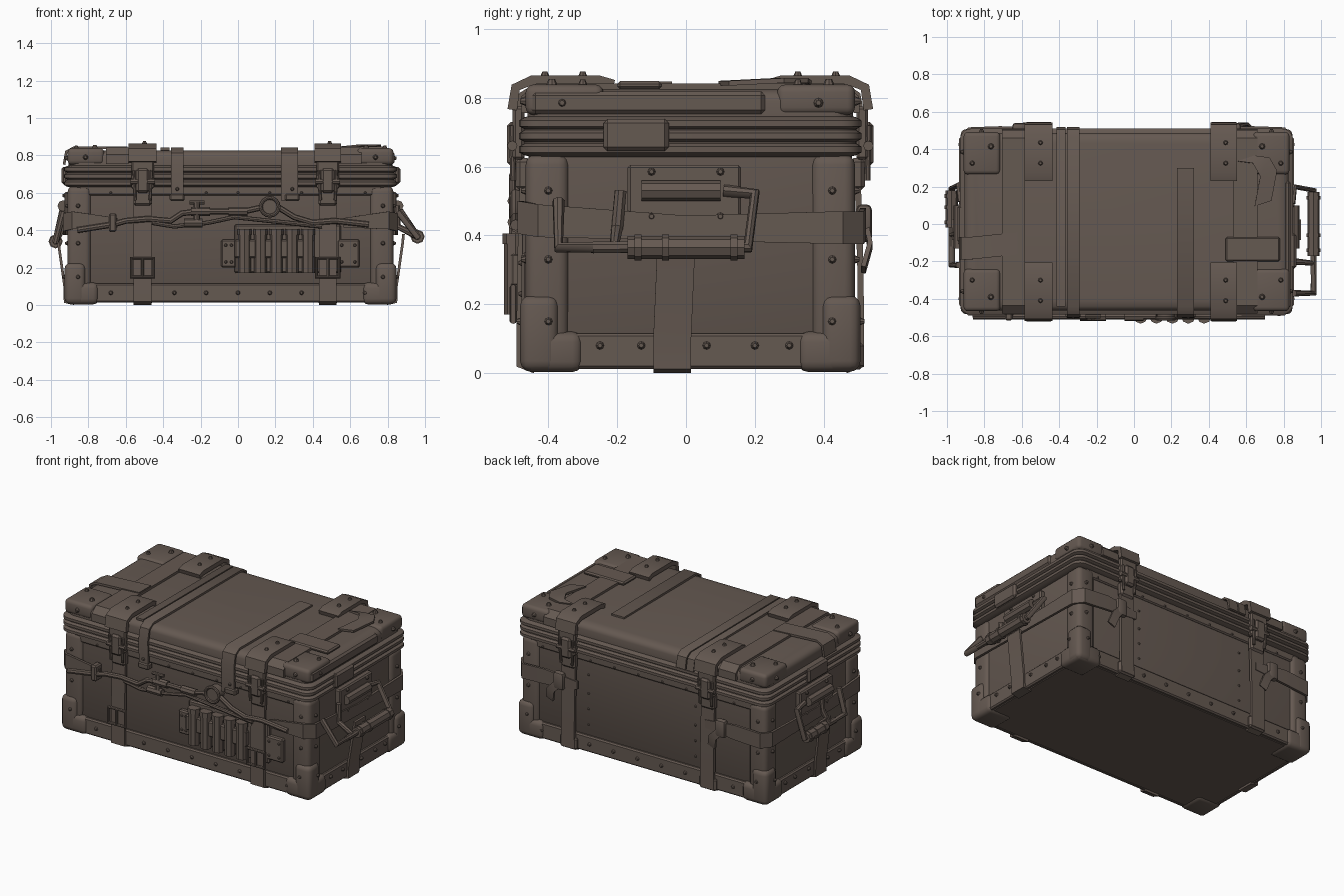
import bpy, bmesh, math
from mathutils import Vector, Matrix

old = bpy.data.objects.get("Cube")
if old:
    bpy.data.objects.remove(old, do_unlink=True)

mat = bpy.data.materials.new("worn_brown")
mat.use_nodes = True
mat.diffuse_color = (0.13, 0.1, 0.083, 1)
bsdf = mat.node_tree.nodes["Principled BSDF"]
bsdf.inputs["Base Color"].default_value = mat.diffuse_color
bsdf.inputs["Roughness"].default_value = 0.8


def X(s, d=0):          # end faces of the case, d = distance outward
    return 0.835 + d if s > 0 else -0.915 - d


def Y(s, d=0):          # front and back faces of the case
    return 0.495 + d if s > 0 else -0.47 - d


def finish(name, bm, angle=35):
    bmesh.ops.recalc_face_normals(bm, faces=bm.faces)
    me = bpy.data.meshes.new(name)
    bm.to_mesh(me)
    bm.free()
    me.materials.append(mat)
    ob = bpy.data.objects.new(name, me)
    bpy.context.collection.objects.link(ob)
    bpy.ops.object.select_all(action='DESELECT')
    ob.select_set(True)
    bpy.context.view_layer.objects.active = ob
    bpy.ops.object.shade_smooth_by_angle(angle=math.radians(angle))
    return ob


def box(name, a, b, bevel=0.008, seg=1):
    a, b = Vector(a), Vector(b)
    size = [max(abs(v), 0.002) for v in b - a]
    bm = bmesh.new()
    bmesh.ops.create_cube(bm, size=1, matrix=Matrix.Translation((a + b) / 2) @ Matrix.Diagonal((*size, 1)))
    bmesh.ops.bevel(bm, geom=bm.edges[:], offset=min(bevel, min(size) * 0.4), segments=seg, affect='EDGES', profile=0.5)
    return finish(name, bm)


def loft(name, rings, r=0.06, seg=5):
    """Stack of rounded rectangles given as (height, outward offset)."""
    bm = bmesh.new()
    loops = []
    for z, d in rings:
        loop = []
        for k, (sx, sy) in enumerate(((1, 1), (-1, 1), (-1, -1), (1, -1))):
            for i in range(seg + 1):
                t = (k + i / seg) * math.pi / 2
                loop.append(bm.verts.new((X(sx, d) - sx * r + r * math.cos(t), Y(sy, d) - sy * r + r * math.sin(t), z)))
        loops.append(loop)
    n = len(loops[0])
    for p, q in zip(loops, loops[1:]):
        for i in range(n):
            bm.faces.new((p[i], p[(i + 1) % n], q[(i + 1) % n], q[i]))
    bm.faces.new(loops[0])
    bm.faces.new(loops[-1])
    return finish(name, bm)


def ribbon(name, pts, width, thick=0.014):
    """Flat strap along a path; width is a vector across it."""
    bm = bmesh.new()
    w = Vector(width) / 2
    P = [Vector(p) for p in pts]
    rows = []
    for i, p in enumerate(P):
        t = (P[min(i + 1, len(P) - 1)] - P[max(i - 1, 0)]).normalized()
        n = t.cross(w).normalized() * thick / 2
        rows.append([bm.verts.new(p + s * w + q * n) for s, q in ((-1, -1), (1, -1), (1, 1), (-1, 1))])
    for a, b in zip(rows, rows[1:]):
        for i in range(4):
            bm.faces.new((a[i], a[(i + 1) % 4], b[(i + 1) % 4], b[i]))
    bm.faces.new(rows[0])
    bm.faces.new(rows[-1])
    return finish(name, bm)


def tube(name, pts, r, closed=False, sides=2):
    cu = bpy.data.curves.new(name, 'CURVE')
    cu.dimensions = '3D'
    cu.bevel_depth, cu.bevel_resolution, cu.use_fill_caps = r, sides, True
    sp = cu.splines.new('POLY')
    sp.points.add(len(pts) - 1)
    for p, c in zip(sp.points, pts):
        p.co = (*c, 1)
    sp.use_cyclic_u = closed
    tmp = bpy.data.objects.new(name + "_path", cu)
    bpy.context.collection.objects.link(tmp)
    bm = bmesh.new()
    bm.from_mesh(tmp.evaluated_get(bpy.context.evaluated_depsgraph_get()).to_mesh())
    bpy.data.objects.remove(tmp, do_unlink=True)
    return finish(name, bm, 40)


rivet_bm = bmesh.new()


def rivet(p, n, r=0.014):
    rot = Vector((0, 0, 1)).rotation_difference(Vector(n)).to_matrix().to_4x4()
    bmesh.ops.create_cone(rivet_bm, cap_ends=True, segments=8, radius1=r, radius2=r * 0.45, depth=r * 1.3,
                          matrix=Matrix.Translation(p) @ rot)


# Main body and ribbed lid
loft("body", [(0.012, -0.03), (0.03, -0.02), (0.64, -0.022)])
rim = [(0.628, -0.02)]
for z in (0.633, 0.672, 0.709):
    rim += [(z, 0.0), (z + 0.008, 0.015), (z + 0.025, 0.015), (z + 0.034, 0.0)]
loft("lid_ribs", rim + [(0.748, -0.02)])
loft("lid", [(0.735, -0.01), (0.79, -0.008), (0.808, -0.014), (0.82, -0.03), (0.826, -0.06)])

# Frame strips, bottom corner guards and lid corner plates
for sy in (-1, 1):
    side = "front" if sy < 0 else "back"
    box(side + "_bottom_rail", (-0.85, Y(sy, -0.03), 0.012), (0.77, Y(sy, -0.002), 0.115))
    box(side + "_top_rail", (-0.85, Y(sy, -0.03), 0.585), (0.77, Y(sy, -0.012), 0.64))
    for x in [-0.68 + 0.17 * i for i in range(9)]:
        rivet((x, Y(sy, 0.002), 0.065), (0, sy, 0))
        rivet((x, Y(sy, -0.01), 0.6), (0, sy, 0), 0.009)
for sx in (-1, 1):
    side = "left" if sx > 0 else "right"
    box(side + "_bottom_rail", (X(sx, -0.03), -0.4, 0.012), (X(sx, -0.002), 0.43, 0.115))
    for y in (-0.25, -0.13, 0.06, 0.2, 0.3):
        rivet((X(sx, 0.002), y, 0.08), (sx, 0, 0))
    for sy in (-1, 1):
        tag = side + ("_front" if sy < 0 else "_back")
        box(tag + "_post", (X(sx, -0.13), Y(sy, -0.13), 0.02), (X(sx, -0.004), Y(sy, -0.004), 0.635), 0.03, 3)
        box(tag + "_guard_tall", (X(sx, -0.1), Y(sy, -0.1), 0.005), (X(sx, 0.012), Y(sy, 0.012), 0.225), 0.03, 3)
        box(tag + "_guard_low", (X(sx, -0.17), Y(sy, -0.17), 0.003), (X(sx, 0.01), Y(sy, 0.01), 0.12), 0.03, 3)
        box(tag + "_lid_plate", (X(sx, -0.2), Y(sy, -0.23), 0.75), (X(sx, -0.004), Y(sy, -0.004), 0.838), 0.022, 3)
        rivet((X(sx, -0.15), Y(sy, -0.08), 0.842), (0, 0, 1), 0.02)
        rivet((X(sx, -0.05), Y(sy, -0.17), 0.842), (0, 0, 1), 0.016)
        rivet((X(sx, 0.002), Y(sy, -0.11), 0.785), (sx, 0, 0), 0.016)
        rivet((X(sx, -0.1), Y(sy, 0.002), 0.79), (0, sy, 0), 0.016)
        for z in (0.15, 0.33, 0.53):
            d = 0.014 if z < 0.2 else 0
            rivet((X(sx, -0.06), Y(sy, d), z), (0, sy, 0))
            rivet((X(sx, d), Y(sy, -0.07), z), (sx, 0, 0))

# Wide lid bands, narrow straps and patches on top
for x, w, name in ((-0.645, 0.12, "right_lid_band"), (0.595, 0.13, "left_lid_band")):
    ribbon(name, [(x, Y(-1, 0), 0.755), (x, Y(-1, 0), 0.8), (x, Y(-1, -0.035), 0.832), (x, Y(1, -0.035), 0.832),
                  (x, Y(1, 0), 0.8), (x, Y(1, 0), 0.755)], (w, 0, 0), 0.018)
for x, w, end in ((-0.39, 0.05, 0.5), (-0.325, 0.065, 0.5), (0.275, 0.09, 0.33)):
    path = [(x, Y(-1, 0.018), 0.56), (x, Y(-1, 0.022), 0.74), (x, Y(-1, 0.008), 0.81), (x, Y(-1, -0.03), 0.834), (x, end - 0.03, 0.83)]
    if x == -0.39:
        path = path[3:]
    if end > 0.4:
        path += [(x, Y(1, 0.005), 0.81), (x, Y(1, 0.018), 0.74)]
    ribbon("narrow_lid_strap", path, (w, 0, 0))
for x in (-0.325, 0.29):
    box("strap_tip", (x - 0.04, Y(-1, 0.032), 0.555), (x + 0.04, Y(-1, -0.01), 0.595))
    rivet((x, Y(-1, 0.03), 0.62), (0, -1, 0), 0.012)
ribbon("right_lid_patch", [(-0.93, -0.13, 0.75), (-0.918, -0.13, 0.82), (-0.88, -0.13, 0.84), (-0.59, -0.1, 0.84)], (0, 0.12, 0))
ribbon("left_lid_patch", [(0.6, 0.35, 0.842), (0.68, 0.34, 0.85), (0.72, 0.27, 0.85), (0.69, 0.11, 0.842)], (0.09, 0.03, 0))
box("left_lid_pad", (0.49, -0.2, 0.825), (0.78, -0.07, 0.848))
box("left_lid_side_band", (0.8, -0.45, 0.752), (0.838, 0.23, 0.818), 0.012)
box("left_lid_tab", (0.83, -0.24, 0.645), (0.868, -0.05, 0.738), 0.012)
box("right_lid_tab", (-0.945, -0.1, 0.645), (-0.91, 0.1, 0.738), 0.012)

# Four clasps with straps and buckles
for sy in (-1, 1):
    for x in (-0.51, 0.48):
        w = 0.15 if x < 0 else 0.14
        ribbon("clasp_cover", [(x, Y(sy, -0.26), 0.838), (x, Y(sy, -0.22), 0.85), (x, Y(sy, -0.02), 0.85),
                               (x, Y(sy, 0.025), 0.83), (x, Y(sy, 0.035), 0.765)], (w, 0, 0), 0.028)
        box("clasp_plate", (x - 0.06, Y(sy, 0), 0.62), (x + 0.06, Y(sy, 0.034), 0.775))
        box("clasp_lever", (x - 0.035, Y(sy, 0), 0.6), (x + 0.035, Y(sy, 0.05), 0.73), 0.012)
        box("clasp_foot", (x - 0.05, Y(sy, -0.02), 0.53), (x + 0.05, Y(sy, 0.025), 0.625), 0.012)
        tube("clasp_pin", [(x - 0.065, Y(sy, 0.035), 0.66), (x + 0.065, Y(sy, 0.035), 0.66)], 0.015)
        for sx in (-1, 1):
            tube("clasp_rod", [(x + sx * 0.048, Y(sy, 0.036), 0.72), (x + sx * 0.04, Y(sy, 0.032), 0.56)], 0.009)
        ribbon("clasp_strap", [(x, Y(sy, 0.004), 0.56), (x, Y(sy, 0.012), 0.3), (x, Y(sy, 0.014), 0.02),
                               (x, Y(sy, -0.03), 0.008)], (0.095, 0, 0), 0.018)
        for dy in (-0.06, -0.17):
            rivet((x + 0.01, Y(sy, dy), 0.866), (0, 0, 1), 0.016)
        if sy < 0:
            tube("buckle", [(x + a * 0.06, Y(sy, 0.032), 0.2 + b * 0.05) for a, b in ((-1, -1), (1, -1), (1, 1), (-1, 1))], 0.01, True)
            tube("buckle_tongue", [(x, Y(sy, 0.035), 0.15), (x, Y(sy, 0.035), 0.25)], 0.008)
        else:
            box("back_clasp_foot", (x - 0.06, Y(1, -0.01), 0.01), (x + 0.06, Y(1, 0.022), 0.09), 0.012)

# Straps wrapped round the corners, with knots on the back
for sx in (-1, 1):
    for dz in (0, 0.045):
        pts = [(X(sx, -0.42), Y(1, 0.012), 0.43), (X(sx, -0.2), Y(1, 0.02), 0.41 + dz), (X(sx, -0.03), Y(1, 0.014), 0.4 + dz),
               (X(sx, 0.012), Y(1, -0.04), 0.4 + dz), (X(sx, 0.012), 0, 0.41 + dz / 2), (X(sx, 0.012), Y(-1, -0.04), 0.42 + dz),
               (X(sx, -0.03), Y(-1, 0.012), 0.43 + dz), (X(sx, -0.27), Y(-1, 0.012), 0.44)]
        ribbon("corner_wrap", pts, (0, 0, 0.05), 0.016)
    xk = X(sx, -0.3)
    box("wrap_knot", (xk - 0.035, Y(1, 0), 0.38), (xk + 0.035, Y(1, 0.045), 0.49), 0.015, 2)
    ribbon("wrap_tail", [(xk, Y(1, 0.03), 0.42), (xk + 0.05, Y(1, 0.04), 0.37), (xk + 0.07, Y(1, 0.02), 0.3)], (0.05, 0, 0.02))

# End handles: bracket, short grip and hinged carrying frame
for sx, y0, y1, out, low in ((1, -0.37, 0.2, 0.125, 0.365), (-1, -0.22, 0.21, 0.06, 0.34)):
    side = "left" if sx > 0 else "right"
    box(side + "_handle_bracket", (X(sx, -0.03), -0.17, 0.43), (X(sx, 0.012), 0.16, 0.605))
    tube(side + "_bracket_roll", [(X(sx, 0.02), -0.13, 0.53), (X(sx, 0.02), 0.1, 0.53)], 0.03)
    for y in (-0.1, 0.1):
        for z in (0.455, 0.585):
            rivet((X(sx, 0.015), y, z), (sx, 0, 0))
    tube(side + "_handle_frame", [(X(sx, 0.015), y0 + 0.18, 0.53), (X(sx, 0.02), y0 + 0.17, 0.42), (X(sx, out), y0 + 0.16, low),
                                  (X(sx, out), y0, low), (X(sx, 0.02), y0, 0.5)], 0.018)
    tube(side + "_handle_arm", [(X(sx, 0.01), y1 - 0.09, 0.53), (X(sx, 0.02), y1, 0.52), (X(sx, out), y1 - 0.02, low),
                                (X(sx, out), y0 + 0.1, low)], 0.018)
    tube(side + "_handle_grip", [(X(sx, out), y0 + 0.2, low), (X(sx, out), y1 - 0.03, low)], 0.033)
    for y in (y0 + 0.22, y0 + 0.3, y1 - 0.07):
        tube(side + "_grip_ring", [(X(sx, out), y, low), (X(sx, out), y + 0.02, low)], 0.038)
    ribbon(side + "_hanging_strap", [(X(sx, 0.05), -0.03, 0.38), (X(sx, 0.045), -0.03, 0.33), (X(sx, 0.012), -0.04, 0.1),
                                     (X(sx, 0.01), -0.04, 0.015), (X(sx, -0.04), -0.04, 0.007)], (0, 0.11, 0))

# Front pipework with valve and gauge
yf = Y(-1, 0.025)
tube("front_pipe", [(-0.86, yf, 0.4), (-0.67, yf, 0.43), (-0.6, yf, 0.45), (-0.48, yf, 0.46), (-0.36, yf, 0.45),
                    (-0.3, yf, 0.49), (-0.22, yf, 0.5), (0.03, yf, 0.5), (0.12, yf, 0.52)], 0.016)
tube("lower_pipe", [(-0.46, yf, 0.44), (-0.34, yf, 0.42), (-0.16, yf, 0.44), (-0.02, yf, 0.47), (0.45, yf, 0.42)], 0.012)
tube("gauge_hose", [(0.22, yf, 0.52), (0.3, yf, 0.47), (0.4, yf, 0.44), (0.52, yf, 0.45), (0.7, yf, 0.43)], 0.016)
tube("valve_stem", [(-0.22, yf, 0.44), (-0.22, yf, 0.55)], 0.018)
tube("valve_wheel", [(-0.26, yf, 0.548), (-0.18, yf, 0.548)], 0.011)
for x, z in ((-0.2, 0.5), (-0.24, 0.438), (0.0, 0.5)):
    tube("pipe_collar", [(x - 0.05, yf, z), (x + 0.05, yf, z)], 0.024)
box("pipe_clip", (-0.69, Y(-1, 0.045), 0.39), (-0.65, Y(-1, -0.02), 0.49))
tube("gauge", [(0.17, Y(-1, -0.02), 0.525), (0.17, Y(-1, 0.035), 0.525)], 0.048, sides=4)
ring = [(0.17 + 0.048 * math.cos(i * math.pi / 8), Y(-1, 0.035), 0.525 + 0.048 * math.sin(i * math.pi / 8)) for i in range(16)]
tube("gauge_rim", ring, 0.01, True)

# Cartridge belt with riveted end plates
for i in range(5):
    x = 0.035 + 0.085 * i
    tube("cartridge", [(x, yf, 0.17), (x, yf, 0.4)], 0.034)
    tube("cartridge_cap", [(x, yf, 0.375), (x, yf, 0.405)], 0.038)
box("cartridge_belt", (-0.02, Y(-1, 0.04), 0.25), (0.41, Y(-1, -0.02), 0.35))
box("belt_backing", (-0.02, Y(-1, 0.005), 0.17), (0.55, Y(-1, -0.03), 0.43))
for x0, x1 in ((-0.09, -0.01), (0.53, 0.65)):
    box("belt_plate", (x0, Y(-1, 0.008), 0.2), (x1, Y(-1, -0.03), 0.35))
    for x in (x0 + 0.025, x1 - 0.025):
        for z in (0.23, 0.32):
            rivet((x, Y(-1, 0.01), z), (0, -1, 0), 0.011)

# Riveted edge of the back panel
for x in (-0.4, 0.36):
    for z in (0.18, 0.28, 0.38, 0.5):
        rivet((x, Y(1, -0.02), z), (0, 1, 0), 0.01)
finish("rivets", rivet_bm)
